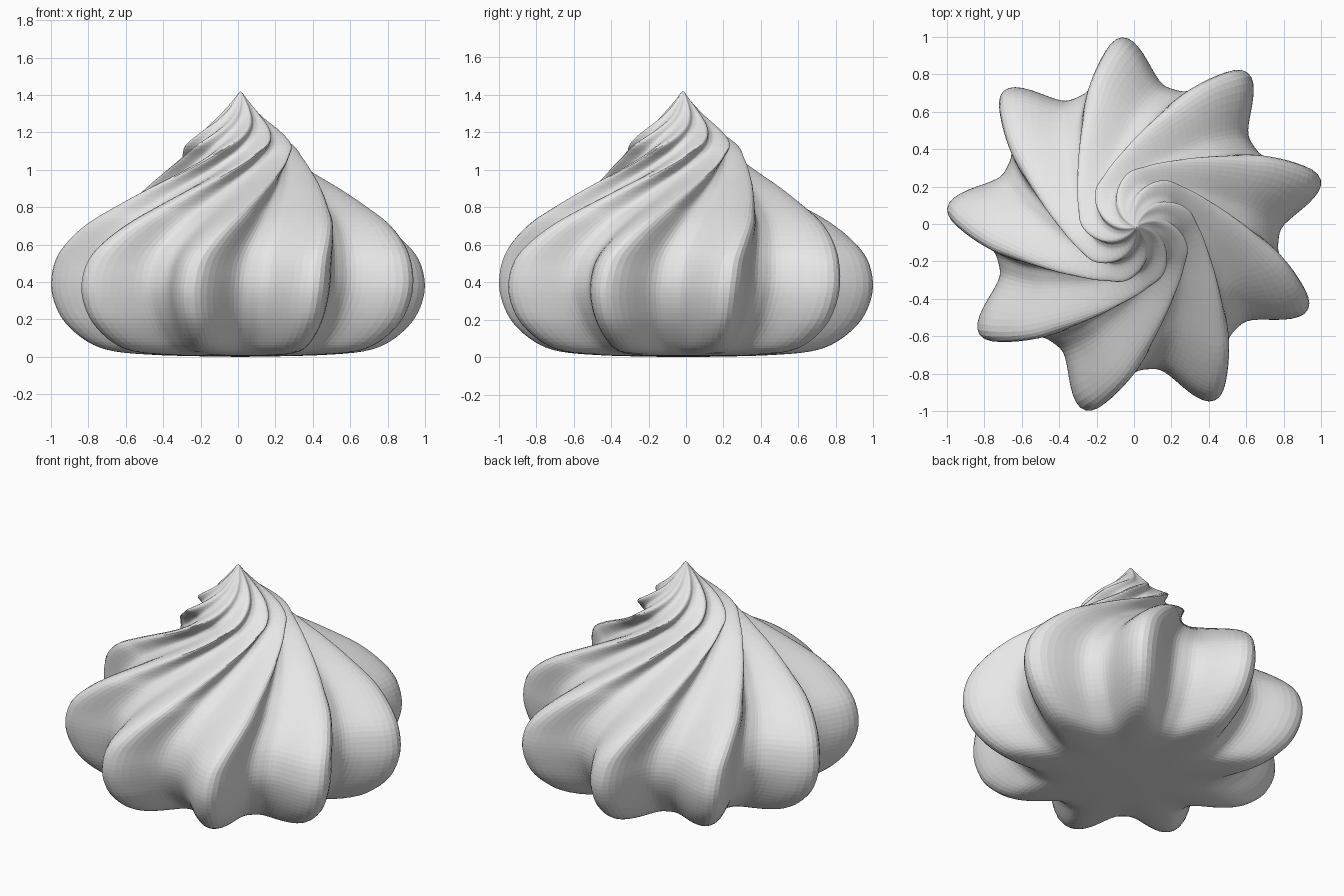
import bpy, bmesh, math
from mathutils import Vector

cube = bpy.data.objects.get("Cube")
if cube:
    bpy.data.objects.remove(cube, do_unlink=True)

LOBES = 9
SEGMENTS = LOBES * 24
STEPS = 4
SHARPNESS = 1.55

# Profile: ridge radius, height, ridge direction in degrees, groove depth
PROFILE = [Vector(p) for p in (
    (0.20, 0.003, -106, 0.04), (0.45, 0.01, -106, 0.15),
    (0.68, 0.03, -106, 0.25), (0.82, 0.08, -106, 0.28),
    (0.94, 0.18, -106, 0.275), (1.00, 0.29, -106, 0.26),
    (1.017, 0.40, -105.5, 0.25), (0.99, 0.52, -104, 0.25),
    (0.92, 0.62, -100.5, 0.25), (0.81, 0.72, -95, 0.25),
    (0.67, 0.81, -88, 0.25), (0.53, 0.90, -77, 0.25),
    (0.415, 0.98, -62, 0.25), (0.335, 1.06, -42, 0.24),
    (0.295, 1.13, -23, 0.23), (0.22, 1.20, -5, 0.20),
    (0.125, 1.28, 14, 0.16), (0.05, 1.36, 28, 0.10),
    (0.012, 1.41, 36, 0.05))]


def smooth_path(points, steps):
    """Catmull-Rom interpolation through the profile."""
    out = []
    last = len(points) - 1
    for i in range(last):
        a, b = points[max(i - 1, 0)], points[i]
        c, d = points[i + 1], points[min(i + 2, last)]
        for s in range(steps):
            t = s / steps
            out.append(0.5 * (2 * b + (c - a) * t
                              + (2 * a - 5 * b + 4 * c - d) * t ** 2
                              + (3 * b - a - 3 * c + d) * t ** 3))
    return out + [points[last]]


# Twisted fluted rings, skinned from base to tip
bm = bmesh.new()
rings = []
for ridge, z, turn, depth in smooth_path(PROFILE, STEPS):
    ring = []
    for k in range(SEGMENTS):
        angle = 2 * math.pi * k / SEGMENTS
        wave = (0.5 + 0.5 * math.cos(LOBES * angle)) ** SHARPNESS
        r = ridge * (1 - depth * (1 - wave))
        direction = angle + math.radians(turn)
        ring.append(bm.verts.new((r * math.cos(direction),
                                  r * math.sin(direction), z)))
    rings.append(ring)

base = bm.verts.new((0, 0, 0))
tip = bm.verts.new((0, 0, 1.42))
for k in range(SEGMENTS):
    n = (k + 1) % SEGMENTS
    for low, high in zip(rings, rings[1:]):
        bm.faces.new((low[k], low[n], high[n], high[k]))
    bm.faces.new((base, rings[0][n], rings[0][k]))
    bm.faces.new((tip, rings[-1][k], rings[-1][n]))

# Centre the footprint on the origin
xs = [v.co.x for v in bm.verts]
ys = [v.co.y for v in bm.verts]
centre = Vector((min(xs) + max(xs), min(ys) + max(ys), 0)) / 2
bmesh.ops.translate(bm, verts=bm.verts, vec=-centre)

mesh = bpy.data.meshes.new("swirl_body")
bm.to_mesh(mesh)
bm.free()
body = bpy.data.objects.new("swirl_body", mesh)
bpy.context.collection.objects.link(body)

# Plain pale grey
colour = (0.8, 0.8, 0.8, 1)
mat = bpy.data.materials.new("pale grey")
mat.use_nodes = True
mat.diffuse_color = colour
mat.node_tree.nodes["Principled BSDF"].inputs["Base Color"].default_value = colour
mesh.materials.append(mat)
